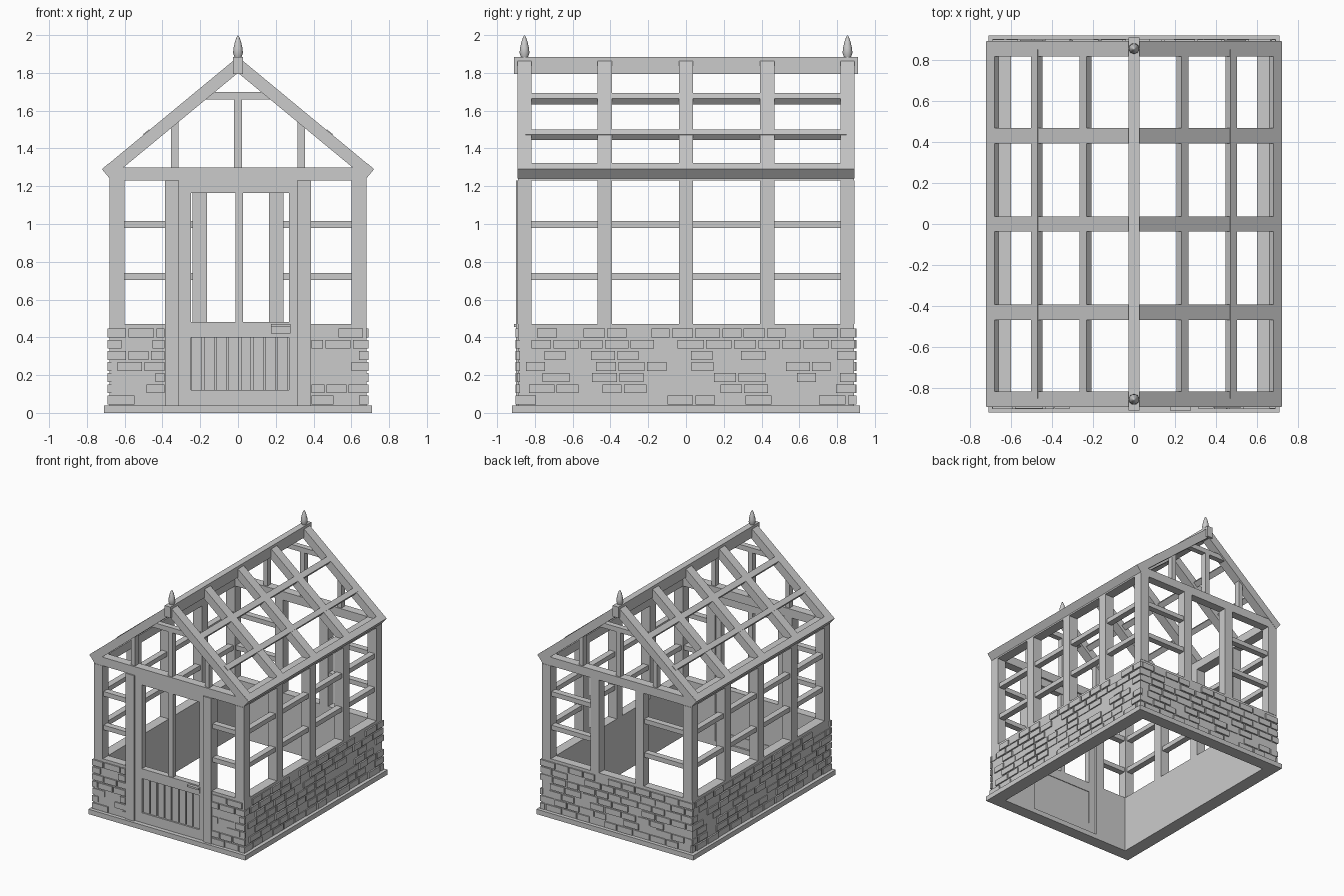
import bpy, bmesh, math, random
from mathutils import Vector

random.seed(4)
if "Cube" in bpy.data.objects:
    bpy.data.objects.remove(bpy.data.objects["Cube"])

grey = bpy.data.materials.new("plain_grey")
grey.use_nodes = True
grey.diffuse_color = (0.6, 0.6, 0.6, 1)
grey.node_tree.nodes["Principled BSDF"].inputs["Base Color"].default_value = (0.6, 0.6, 0.6, 1)


def finish(name, bm):
    bmesh.ops.recalc_face_normals(bm, faces=bm.faces[:])
    mesh = bpy.data.meshes.new(name)
    bm.to_mesh(mesh)
    bm.free()
    mesh.materials.append(grey)
    obj = bpy.data.objects.new(name, mesh)
    bpy.context.collection.objects.link(obj)
    return obj


def add_box(bm, x, y, z):
    """Box from (low, high) pairs on each axis."""
    verts = bmesh.ops.create_cube(bm, size=1)["verts"]
    for v in verts:
        v.co = [(a + b) / 2 + c * abs(b - a) for c, (a, b) in zip(v.co, (x, y, z))]


def box(name, x, y, z):
    bm = bmesh.new()
    add_box(bm, x, y, z)
    return finish(name, bm)


def prism(name, points, y0, y1):
    """Extrude an x-z outline along y."""
    bm = bmesh.new()
    face = bm.faces.new([bm.verts.new((x, y0, z)) for x, z in points])
    new = bmesh.ops.extrude_face_region(bm, geom=[face])["geom"]
    bmesh.ops.translate(bm, vec=(0, y1 - y0, 0),
                        verts=[g for g in new if isinstance(g, bmesh.types.BMVert)])
    return finish(name, bm)


def span(centre, width):
    return (centre - width / 2, centre + width / 2)


def mirrored(s, low, high):
    return tuple(sorted((s * low, s * high)))


# Main sizes
XI, XO = 0.60, 0.68          # inner and outer wall planes
YI, YO = 0.82, 0.89
WALL, PLATE, EAVE = 0.47, 1.23, 1.30
RIDGE, TIP_X, TIP_Z = 1.885, 0.72, 1.29
RAILS = (0.722, 0.997)
BAYS = (-0.855, -0.43, 0, 0.43, 0.855)
POST = 0.075

# Foundation ring, brick wall cores and top plates
for s, side in ((1, "left"), (-1, "right")):
    box(side + "_foundation", mirrored(s, XI, 0.71), (-0.92, 0.92), (0, 0.04))
    box(side + "_wall", mirrored(s, XI, XO), (-YO, YO), (0.04, WALL))
    box(side + "_top_plate", mirrored(s, XI, XO), (-YO, YO), (PLATE, EAVE))
    box(side + "_front_wall", mirrored(s, 0.385, XI), (-YO, -YI), (0.04, WALL))
for s, end in ((-1, "front"), (1, "back")):
    box(end + "_foundation", (-XI, XI), mirrored(s, YI, 0.92), (0, 0.04))
    box(end + "_tie_beam", (-XI, XI), mirrored(s, YI, YO), (PLATE, EAVE))
box("back_wall", (-XI, XI), (YI, YO), (0.04, WALL))


# Raised bricks in staggered courses
def bricks(name, low, high, place):
    bm = bmesh.new()
    course, length, gap = 0.059, 0.135, 0.012
    for row in range(7):
        z = (0.045 + row * course, 0.045 + (row + 1) * course - gap)
        a = low - (row % 2) * length / 2
        while a < high - 0.01:
            b = a + length * random.uniform(0.8, 1.15)
            u = (max(a, low), min(b - gap, high))
            if u[1] - u[0] > 0.015 and random.random() < 0.85:
                place(bm, u, z, random.choice((0.006, 0.01, 0.012)))
            a = b
    finish(name, bm)


for s, side in ((1, "left"), (-1, "right")):
    bricks(side + "_bricks", -0.9, 0.9,
           lambda bm, u, z, d: add_box(bm, mirrored(s, XO - 0.01, XO + d), u, z))
    lo, hi = mirrored(s, 0.39, 0.69)
    bricks(side + "_front_bricks", lo, hi,
           lambda bm, u, z, d: add_box(bm, u, (-YO - d, -YO + 0.01), z))
bricks("back_bricks", -0.69, 0.69,
       lambda bm, u, z, d: add_box(bm, u, (YO - 0.01, YO + d), z))

# Side posts and glazing rails
for s, side in ((1, "left"), (-1, "right")):
    for i, y in enumerate(BAYS):
        box(f"{side}_post_{i}", mirrored(s, XI, XO), span(y, POST), (WALL, PLATE))
    for z in RAILS:
        box(side + "_rail", mirrored(s, 0.615, 0.665), (-YI, YI), span(z, 0.038))
        box(side + "_front_rail", mirrored(s, 0.385, XI), (-0.88, -0.83), span(z, 0.038))
        box(side + "_back_rail", mirrored(s, 0.24, XI), (0.83, 0.88), span(z, 0.038))
    box(side + "_door_post", mirrored(s, 0.312, 0.387), (-0.9, -YI), (0.04, PLATE))
    box(side + "_back_post", mirrored(s, 0.165, 0.24), (YI, YO), (WALL, PLATE))

# Roof: rafters, tilted purlins and eave bars
slope = (Vector((TIP_X, TIP_Z)) - Vector((0, RIDGE))).normalized()
inward = Vector((slope.y, -slope.x))


def slope_bar(name, s, start_x, lift, width, depth, y0, y1):
    top = Vector((0, RIDGE)) + slope * (start_x / slope.x) - inward * lift
    corners = (top, top + slope * width, top + slope * width + inward * depth,
               top + inward * depth)
    prism(name, [(s * p.x, p.y) for p in corners], y0, y1)


foot = Vector((TIP_X, TIP_Z)) + inward * 0.065
for s, side in ((1, "left"), (-1, "right")):
    for i, y in enumerate(BAYS):
        outline = [(0, RIDGE), (s * TIP_X, TIP_Z), (s * foot.x, foot.y), (0, 1.80)]
        prism(f"{side}_rafter_{i}", outline, *span(y, POST))
    slope_bar(side + "_upper_purlin", s, 0.232, 0, 0.045, 0.04, -0.85, 0.85)
    slope_bar(side + "_lower_purlin", s, 0.468, 0.004, 0.042, 0.04, -0.85, 0.85)
    slope_bar(side + "_eave_bar", s, 0.68, 0.001, 0.052, 0.063, -YO, YO)
box("ridge_beam", (-0.026, 0.026), (-0.91, 0.91), (1.795, RIDGE))

# Gable framing and finials
for s, end in ((-1, "front"), (1, "back")):
    y = s * 0.855
    box(end + "_collar", (-0.18, 0.18), span(y, 0.045), (1.66, 1.70))
    box(end + "_king_post", span(0, 0.042), span(y, 0.045), (EAVE, 1.67))
    for x in (-0.335, 0.335):
        box(end + "_gable_stud", span(x, 0.038), span(y, 0.045), (EAVE, 1.56))
    bm = bmesh.new()
    profile = ((0, 1.88), (0.017, 1.88), (0.026, 1.905), (0.024, 1.93),
               (0.016, 1.965), (0.007, 1.99), (0, 2.0))
    verts = [bm.verts.new((r, y, z)) for r, z in profile]
    edges = [bm.edges.new(pair) for pair in zip(verts, verts[1:])]
    bmesh.ops.spin(bm, geom=verts + edges, cent=(0, y, 0), axis=(0, 0, 1),
                   angle=math.tau, steps=16)
    bmesh.ops.remove_doubles(bm, verts=bm.verts[:], dist=0.0005)
    finial = finish(end + "_finial", bm)
    bpy.ops.object.select_all(action="DESELECT")
    finial.select_set(True)
    bpy.context.view_layer.objects.active = finial
    bpy.ops.object.shade_smooth_by_angle(angle=math.radians(40))

# Door: stiles, rails, centre bar, planked panel and handle
door_y = (-0.885, -0.835)
box("door_right_stile", (-0.312, -0.25), door_y, (0.04, PLATE))
box("door_left_stile", (0.27, 0.312), door_y, (0.04, PLATE))
for part, z in (("bottom", (0.04, 0.12)), ("middle", (0.40, 0.48)), ("top", (1.165, PLATE))):
    box(f"door_{part}_rail", (-0.25, 0.27), door_y, z)
box("door_centre_bar", span(0.007, 0.04), (-0.88, -0.84), (0.48, 1.165))
box("door_panel", (-0.25, 0.27), (-0.86, -0.84), (0.12, 0.40))
pitch = 0.52 / 8
for i in range(8):
    x = -0.25 + i * pitch
    box(f"door_plank_{i}", (x + 0.005, x + pitch - 0.005), (-0.872, -0.86), (0.12, 0.40))
box("door_handle_plate", (0.175, 0.278), (-0.893, -0.88), (0.42, 0.47))
box("door_handle", (0.175, 0.278), (-0.91, -0.89), (0.455, 0.47))
